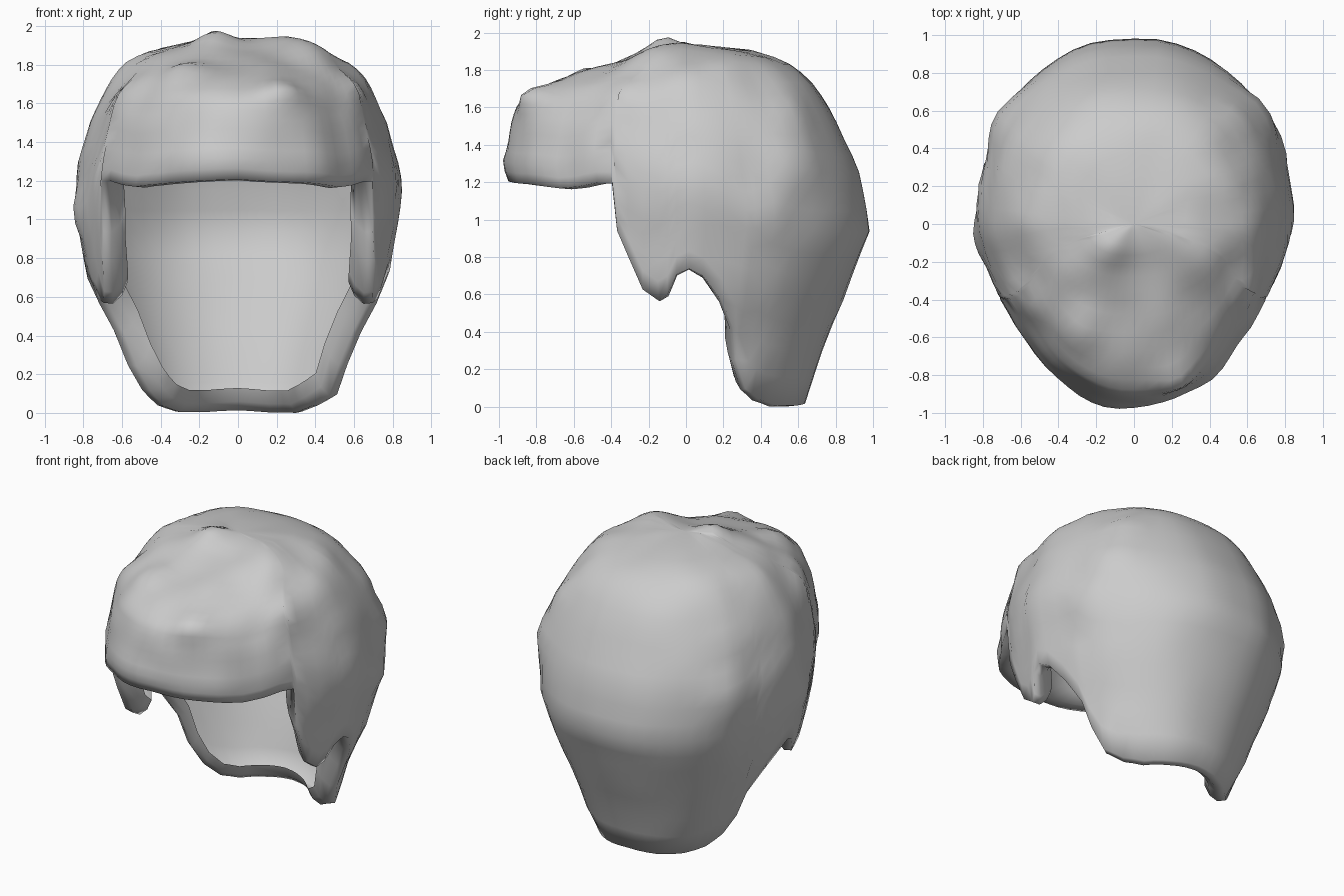
import bpy, bmesh, math
from mathutils import Vector, noise

if "Cube" in bpy.data.objects:
    bpy.data.objects.remove(bpy.data.objects["Cube"])

# Outline of the hair by height: z, half width, reach to back, reach to front
PROFILE = [(1.94, 0.0, 0.0, 0.0), (1.925, .24, .28, .13), (1.90, .36, .41, .22),
           (1.87, .47, .49, .32), (1.82, .56, .58, .45), (1.75, .63, .66, .67),
           (1.70, .67, .70, .80), (1.63, .71, .745, .89), (1.5, .77, .82, .93),
           (1.3, .83, .91, .98), (1.2, .845, .94, .95), (.95, .83, .985, .95),
           (.8, .80, .93, .95), (.6, .74, .85, .95), (.4, .66, .77, .95),
           (.2, .59, .69, .95), (.1, .56, .665, .95), (0, .47, .63, .95)]

# Lower edge: angle from the back, height
RIM = [(0, .02), (20, .01), (40, .01), (53, .04), (62, .11), (68, .25), (71, .42),
       (77, .57), (84, .70), (89, .74), (93, .71), (96, .60), (99, .57), (104, .63),
       (109, .80), (113, .94), (114.5, 1.20), (120, 1.2), (128, 1.18), (136, 1.17),
       (152, 1.19), (168, 1.2), (180, 1.21)]

# Curls: centre, radius, height
CURLS = [((-.12, -.12, 1.92), .10, .05), ((.25, -.85, 1.68), .12, .07),
         ((-.28, -.55, 1.79), .12, .05), ((.62, .62, 1.62), .14, .09),
         ((.68, .60, 1.30), .15, .05), ((.76, .45, 1.05), .13, .04),
         ((-.68, .55, 1.2), .15, .04), ((-.79, -.05, 1.05), .12, .03),
         ((.35, -.15, 1.86), .15, .04), ((.60, -.35, 1.66), .12, .05),
         ((-.58, -.40, 1.60), .14, .04), ((.18, .1, 1.92), .15, .02)]


def outline(z):
    for a, b in zip(PROFILE, PROFILE[1:]):
        if z >= b[0]:
            f = (a[0] - z) / (a[0] - b[0])
            return [a[i] + (b[i] - a[i]) * f for i in (1, 2, 3)]
    return PROFILE[-1][1:]


def surface(angle, z):
    w, back, front = outline(z)
    s, c = math.sin(angle), math.cos(angle)
    x = w * math.copysign(abs(s) ** .88, s) if c > 0 else w * s * (1 - .1 * min(1, -2 * c))
    p = Vector((x, (back if c > 0 else front) * c, z))
    out = (p - Vector((0, 0, 1.0))).normalized()
    amount = sum(h * math.exp(-((p - Vector(q)).length / r) ** 2) for q, r, h in CURLS)
    # gentle waviness, calmer at the back
    amount += .025 * noise.noise(p * 4.0) * (.4 if p.y > .5 else 1)
    return p + out * amount


# Fill wide gaps in the edge and mirror it to a full turn
half = []
for (a, z), (b, y) in zip(RIM, RIM[1:]):
    n = max(1, math.ceil((b - a) / 7))
    half += [(a + (b - a) * i / n, z + (y - z) * i / n) for i in range(n)]
half.append(RIM[-1])
columns = half + [(360 - a, z) for a, z in half[-2:0:-1]]

# Hair shell from crown to edge, with the edge rolled inwards
bm = bmesh.new()
crown = bm.verts.new((0, 0, 1.94))
ROWS = 22
grid = []
for deg, rim in columns:
    ang = math.radians(deg)
    col = []
    for i in range(1, ROWS + 1):
        t = i / ROWS
        z = 1.94 - (1.94 - rim) * t ** 1.7
        col.append(bm.verts.new(surface(ang, z)))
    edge = col[-1].co.copy()
    flat = Vector((edge.x, edge.y, 0)).normalized()
    deep = 1.6 if 116 < deg < 244 else 1
    for inward, up in ((.05, -.005), (.10, .04), (.13, .11)):
        col.append(bm.verts.new(edge - flat * inward * deep + Vector((0, 0, up))))
    grid.append(col)

for a, b in zip(grid, grid[1:] + grid[:1]):
    bm.faces.new((crown, a[0], b[0]))
    for i in range(len(a) - 1):
        bm.faces.new((a[i], a[i + 1], b[i + 1], b[i]))
bmesh.ops.recalc_face_normals(bm, faces=bm.faces)
for f in bm.faces:
    f.smooth = True
zmin = min(v.co.z for v in bm.verts)
bmesh.ops.translate(bm, verts=bm.verts, vec=(0, 0, -zmin))

mesh = bpy.data.meshes.new("hair")
bm.to_mesh(mesh)
bm.free()
hair = bpy.data.objects.new("hair", mesh)
bpy.context.collection.objects.link(hair)
